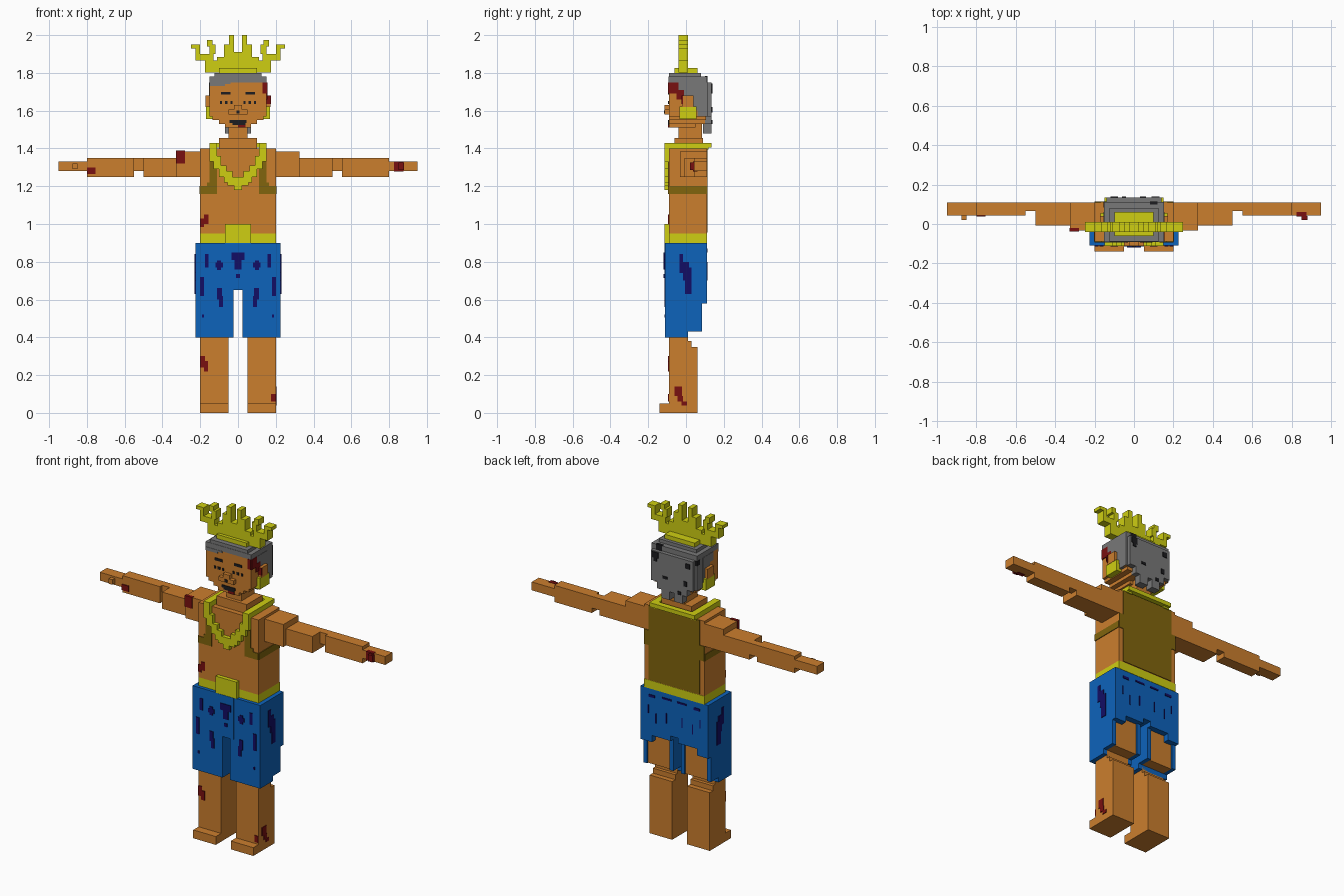
import bpy, bmesh

def mat(name, r, g, b):
    m = bpy.data.materials.new(name)
    m.diffuse_color = (r, g, b, 1)
    return m

SKIN = mat("skin", .60, .21, .027)
GOLD = mat("gold", .62, .62, .006)
BLUE = mat("blue cloth", .004, .125, .50)
NAVY = mat("navy stain", .006, .004, .13)
GREY = mat("grey hair", .19, .19, .19)
BLACK = mat("black", .012, .012, .014)
RED = mat("dark red", .19, .005, .005)
BROWN = mat("brown vest", .22, .13, .004)

def boxes(name, material, specs, mirror=False):
    """One object from boxes (x0, x1, y0, y1, z0, z1), optionally mirrored in x."""
    bm = bmesh.new()
    specs = list(specs)
    if mirror:
        specs += [(-b, -a, c, d, e, f) for a, b, c, d, e, f in specs]
    for x0, x1, y0, y1, z0, z1 in specs:
        vs = bmesh.ops.create_cube(bm, size=1)["verts"]
        for v in vs:
            v.co = (x0 if v.co.x < 0 else x1,
                    y0 if v.co.y < 0 else y1,
                    z0 if v.co.z < 0 else z1)
    me = bpy.data.meshes.new(name)
    bm.to_mesh(me)
    bm.free()
    me.materials.append(material)
    ob = bpy.data.objects.new(name, me)
    bpy.context.collection.objects.link(ob)
    return ob

T = .004  # thickness of painted plates

def front(name, material, y, rects, mirror=False):
    """Thin plates facing -y at depth y: (x0, x1, z0, z1)."""
    boxes(name, material, [(a, b, y - T, y + T, c, d) for a, b, c, d in rects], mirror)

def back(name, material, y, rects, mirror=False):
    front(name, material, y, rects, mirror)

def side(name, material, x, rects, mirror=False):
    """Thin plates facing +x at position x: (y0, y1, z0, z1)."""
    boxes(name, material, [(x - T, x + T, a, b, c, d) for a, b, c, d in rects], mirror)

# Legs and feet
boxes("feet", SKIN, [(.05, .2, -.14, .06, 0, .05)], True)
boxes("legs", SKIN, [(.05, .2, -.09, .06, .05, .35),
                     (.05, .2, -.09, .03, .35, .38),
                     (.05, .2, -.09, .01, .38, .43)], True)
boxes("thighs", SKIN, [(.05, .2, -.08, .075, .43, .64)], True)

# Shorts, cut away behind the thighs
boxes("shorts", BLUE, [(-.225, .225, -.11, .11, .65, .9)])
boxes("shorts_legs", BLUE, [
    (.025, .225, -.11, .01, .4, .65),
    (.2, .225, .01, .085, .43, .58),
    (.2, .225, .01, .11, .58, .65),
    (.025, .05, .01, .085, .43, .65),
    (.15, .2, .01, .11, .58, .65),
    (.025, .15, .01, .11, .62, .65)], True)
boxes("shorts_fly", BLUE, [(-.05, .05, -.115, -.1, .65, .9)])
front("shorts_front_stains", NAVY, -.11, [
    (.155, .175, .77, .84),
    (.08, .12, .77, .795), (.09, .11, .757, .808),
    (.18, .2, .62, .72),
    (.085, .11, .6, .66), (.08, .1, .56, .62),
    (.18, .19, .505, .52)], True)
front("fly_stains", NAVY, -.115, [
    (-.035, .035, .81, .85), (-.018, .018, .76, .81), (-.01, .01, .715, .735)])
side("shorts_side_stains", NAVY, .225, [
    (-.035, -.015, .74, .84), (-.015, .015, .70, .80), (-.005, .03, .63, .77)], True)
back("shorts_back_stains", NAVY, .11, [
    (.02, .08, .86, .87), (.13, .17, .85, .865), (.05, .055, .72, .78),
    (.12, .125, .70, .76), (.17, .175, .75, .80)], True)

# Torso, belt and buckle
boxes("torso", SKIN, [(-.2, .2, -.09, .11, .95, 1.4)])
boxes("belt", GOLD, [(-.2, .2, -.09, .112, .9, .95)])
boxes("buckle", GOLD, [(-.07, .07, -.113, -.08, .9, 1.0)])

# Vest painted on back, sides and front
back("vest_back", BROWN, .11, [(-.17, .17, .955, 1.4)])
back("vest_back_band", BROWN, .11, [(.17, .2, 1.16, 1.25)], True)
side("vest_side_band", BROWN, .2, [(-.09, .11, 1.16, 1.2)], True)
front("vest_front", BROWN, -.09, [(.11, .2, 1.16, 1.2), (.11, .15, 1.2, 1.33),
                                  (.15, .165, 1.2, 1.22)], True)

# Neck and necklace
boxes("neck_base", SKIN, [(-.1, .1, -.06, .09, 1.39, 1.455)])
boxes("neck", SKIN, [(-.05, .05, -.04, .085, 1.45, 1.54)])
boxes("necklace", GOLD, [
    (.11, .15, -.113, -.085, 1.33, 1.43),
    (.09, .13, -.113, -.085, 1.29, 1.36),
    (.06, .1, -.113, -.085, 1.25, 1.31),
    (.03, .075, -.113, -.085, 1.22, 1.28),
    (0, .055, -.113, -.085, 1.205, 1.25),
    (0, .02, -.113, -.085, 1.18, 1.21),
    (.11, .15, -.1, .12, 1.395, 1.43),
    (0, .15, .1, .135, 1.405, 1.43)], True)

# Arms
boxes("shoulders", SKIN, [(.2, .325, -.033, .11, 1.25, 1.385)], True)
boxes("upper_arms", SKIN, [(.325, .5, -.007, .11, 1.25, 1.35)], True)
boxes("elbows", SKIN, [(.5, .55, .065, .11, 1.28, 1.35)], True)
boxes("forearms", SKIN, [(.55, .8, .043, .11, 1.25, 1.35)], True)
boxes("hands", SKIN, [(.8, .95, .043, .11, 1.28, 1.33)], True)
boxes("thumb", SKIN, [(-.875, -.85, .02, .045, 1.29, 1.32)])

# Head
boxes("head", SKIN, [(-.15, .15, -.09, .11, 1.57, 1.75),
                     (-.135, .135, -.09, .105, 1.55, 1.57),
                     (-.1, .1, -.09, .1, 1.53, 1.55),
                     (-.07, .07, -.09, .05, 1.51, 1.53)])
boxes("nose", SKIN, [(-.05, .05, -.113, -.09, 1.58, 1.605),
                     (-.022, .022, -.113, -.09, 1.605, 1.63)])
boxes("ears", SKIN, [(.15, .172, -.02, .04, 1.62, 1.68)], True)
boxes("earrings", GOLD, [(.135, .17, -.035, .055, 1.555, 1.622)], True)

# Hair cap, sides and back
boxes("hair_top", GREY, [(-.152, .152, -.092, .112, 1.75, 1.78),
                         (-.125, .125, -.09, .08, 1.78, 1.8)])
boxes("hair_back", GREY, [(-.14, .14, .105, .135, 1.57, 1.75),
                          (-.1, .1, .09, .135, 1.53, 1.57),
                          (.015, .07, .09, .135, 1.48, 1.53),
                          (-.07, -.015, .09, .135, 1.48, 1.53),
                          (-.152, .152, .06, .113, 1.57, 1.75)])
side("hair_sides", GREY, .15, [(-.04, .06, 1.70, 1.75), (-.01, .06, 1.66, 1.70),
                               (.035, .06, 1.6, 1.66)], True)
front("hair_fringe", GREY, -.09, [(-.15, -.07, 1.73, 1.75), (-.07, -.04, 1.74, 1.75)])
back("hair_marks", BLACK, .135, [
    (.09, .13, 1.71, 1.745), (.1, .12, 1.69, 1.71), (-.12, -.09, 1.70, 1.73),
    (.03, .06, 1.6, 1.615), (-.1, -.08, 1.59, 1.62), (-.06, -.04, 1.53, 1.55)])
boxes("hair_top_marks", BLACK, [(.08, .12, .10, .115, 1.74, 1.784),
                                (-.154, -.13, .085, .115, 1.72, 1.75)])

# Face details
front("eyebrows", BLACK, -.09, [(.04, .09, 1.685, 1.7)], True)
front("eyes", BLACK, -.09, [(.03, .04, 1.635, 1.65), (.055, .07, 1.635, 1.65),
                            (.085, .095, 1.635, 1.65)], True)
front("nostril_mark", BLACK, -.113, [(-.008, .008, 1.585, 1.6)])
front("mouth", BLACK, -.09, [(-.045, .045, 1.535, 1.55), (-.03, .04, 1.525, 1.535)])

# Crown
boxes("crown_base", GOLD, [(-.1, .1, -.06, .06, 1.8, 1.825)])
boxes("crown", GOLD, [(x0, x1, -.04, .01, z0, z1) for x0, x1, z0, z1 in [
    (0, .175, 1.803, 1.865), (0, .11, 1.865, 1.885), (0, .075, 1.885, 1.91),
    (.02, .047, 1.91, 2.0), (.047, .075, 1.91, 1.95),
    (.13, .225, 1.865, 1.9), (.12, .15, 1.9, 1.95), (.135, .165, 1.94, 1.975),
    (.2, .225, 1.9, 1.95), (.225, .25, 1.93, 1.95)]], True)

# Red wounds
front("torso_wound", RED, -.09, [(-.2, -.155, 1.0, 1.03), (-.18, -.155, 1.03, 1.05),
                                 (-.2, -.18, .985, 1.0)])
boxes("shoulder_wound", RED, [(-.328, -.28, -.038, -.02, 1.32, 1.388)])
boxes("forearm_wound", RED, [(-.8, -.755, .037, .06, 1.265, 1.3)])
boxes("hand_wound", RED, [(.825, .875, .037, .06, 1.278, 1.332),
                          (.85, .87, .02, .045, 1.285, 1.325)])
front("leg_wound", RED, -.09, [(-.2, -.175, .24, .3), (-.18, -.158, .22, .275)])
side("ankle_wound", RED, .2, [(-.06, -.02, .09, .14), (-.045, -.015, .06, .09),
                              (-.025, .005, .04, .06)])
front("ankle_front_wound", RED, -.09, [(.175, .2, .06, .1)])
side("temple_wound", RED, .152, [(-.09, -.04, 1.69, 1.75), (-.05, -.01, 1.66, 1.71),
                                 (-.02, .01, 1.64, 1.68)])
front("temple_front_wound", RED, -.09, [(.13, .15, 1.69, 1.75)])
front("ear_wound", RED, -.02, [(.15, .174, 1.635, 1.68)])
front("lip_wound", RED, -.09, [(0, .04, 1.51, 1.525)])
side("arm_end_wound", RED, .876, [(.02, .04, 1.285, 1.325)])
